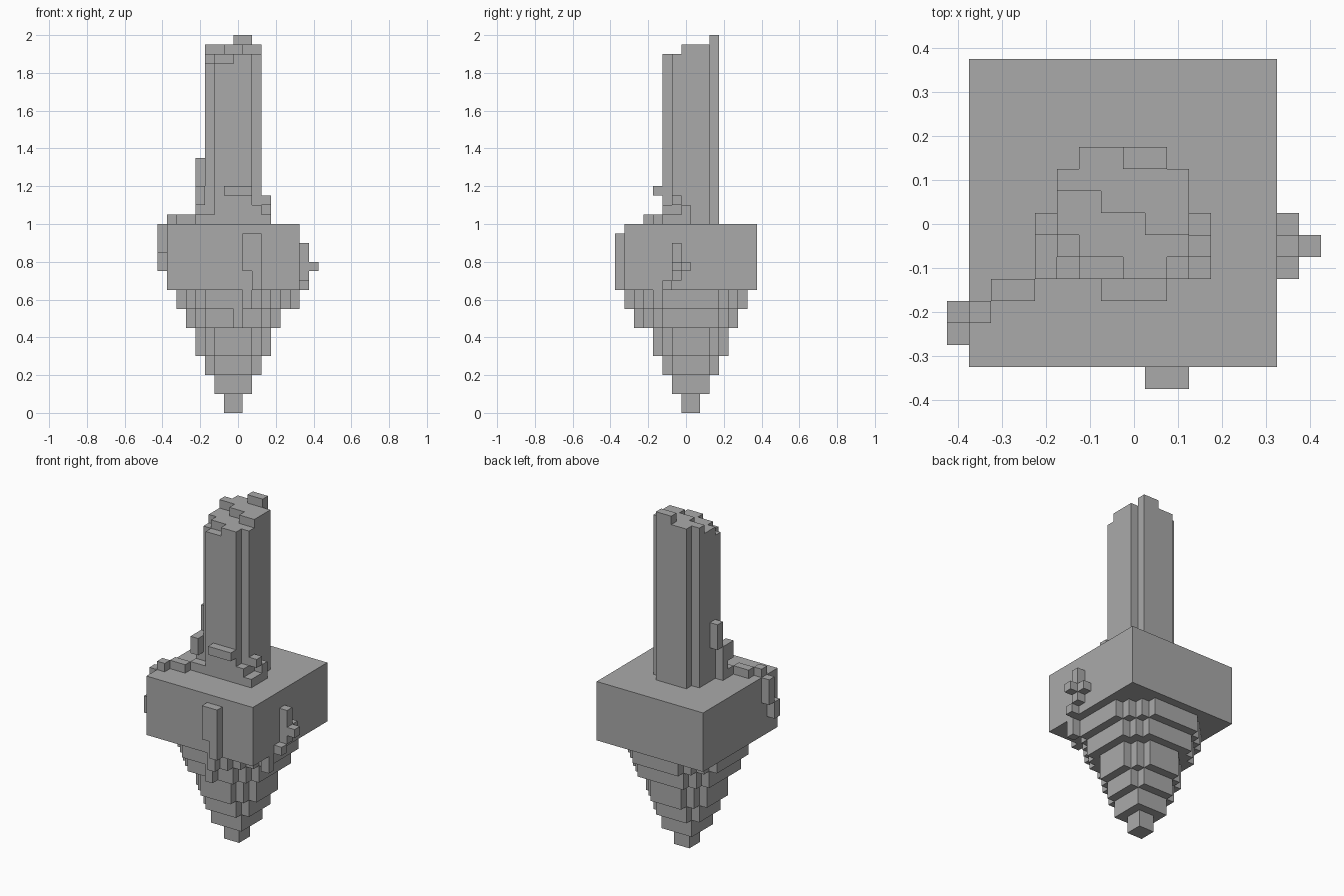
import bpy
import bmesh
from mathutils import Vector

cube = bpy.data.objects.get("Cube")
if cube:
    bpy.data.objects.remove(cube, do_unlink=True)

UNIT = 0.05
ORIGIN = Vector((-0.425, -0.375, 0))
MID = 8  # grid line the tower and root are centred on

stone = bpy.data.materials.new("grey_stone")
stone.use_nodes = True
GREY = (0.4, 0.4, 0.4, 1)
stone.diffuse_color = GREY
stone.node_tree.nodes["Principled BSDF"].inputs["Base Color"].default_value = GREY


def box(x0, x1, y0, y1, z0, z1):
    return {(x, y, z) for x in range(x0, x1)
            for y in range(y0, y1) for z in range(z0, z1)}


def disc(r):
    """Grid cells of a stepped circle."""
    span = range(MID - r, MID + r)
    return [(x, y) for x in span for y in span
            if (x + .5 - MID) ** 2 + (y + .5 - MID) ** 2 < (r + .25) ** 2]


def build(name, cells):
    """Skin a set of blocks with outer faces only, merging flat areas."""
    bm = bmesh.new()
    for cell in cells:
        for axis in range(3):
            for side in (0, 1):
                near = list(cell)
                near[axis] += 2 * side - 1
                if tuple(near) in cells:
                    continue
                u, v = (axis + 1) % 3, (axis + 2) % 3
                loop = []
                for a, b in ((0, 0), (1, 0), (1, 1), (0, 1)):
                    p = Vector(cell)
                    p[axis] += side
                    p[u] += a
                    p[v] += b
                    loop.append(bm.verts.new(p * UNIT + ORIGIN))
                bm.faces.new(loop if side else loop[::-1])
    bmesh.ops.remove_doubles(bm, verts=bm.verts, dist=UNIT / 50)
    bmesh.ops.dissolve_limit(bm, angle_limit=0.01, verts=bm.verts, edges=bm.edges)
    mesh = bpy.data.meshes.new(name)
    bm.to_mesh(mesh)
    bm.free()
    mesh.materials.append(stone)
    bpy.context.collection.objects.link(bpy.data.objects.new(name, mesh))


# Square platform
build("platform", box(1, 15, 1, 15, 13, 20))

# Stepped root, one disc per tier
root = set()
for r, (low, high) in enumerate(((0, 2), (2, 4), (4, 6), (6, 9), (9, 11), (11, 13)), 1):
    root |= {(x, y, z) for x, y in disc(r) for z in range(low, high)}
build("root", root)

# Tower with a broken, rising top
tower = set()
for x, y in disc(3):
    top = 39 if y >= 9 - (x - 5) // 2 else 38
    if (x, y) in ((5, 6), (6, 5), (7, 5)):
        top = 37
    if y == 10 and x in (8, 9):
        top = 40
    tower |= {(x, y, z) for z in range(20, top)}
build("tower", tower)

# Creepers
creepers = {
    "left_top_creeper": [(12 - 1, 12, 5, 8, 20, 21), (10, 11, 5, 6, 20, 22),
                         (11, 12, 7, 8, 21, 22), (11, 12, 6, 7, 22, 23)],
    "tower_front_creeper": [(7, 10, 4, 5, 23, 24)],
    "right_top_creeper": [(4, 6, 5, 6, 20, 21), (4, 5, 6, 7, 20, 24),
                          (4, 5, 5, 6, 22, 24), (4, 5, 7, 8, 24, 27),
                          (2, 4, 4, 5, 20, 21), (1, 2, 3, 4, 20, 21)],
    "right_side_creeper": [(0, 1, 3, 4, 17, 20), (0, 1, 2, 3, 15, 17)],
    "front_creeper": [(9, 11, 0, 1, 15, 19), (10, 11, 0, 1, 13, 15),
                      (9, 10, 1, 2, 11, 13), (8, 9, 2, 3, 9, 11)],
    "left_side_creeper": [(15, 16, 6, 7, 14, 18), (15, 16, 7, 8, 15, 16),
                          (16, 17, 6, 7, 15, 16), (15, 16, 5, 6, 13, 14),
                          (14, 15, 4, 5, 11, 13)],
}
for name, boxes in creepers.items():
    build(name, set().union(*(box(*b) for b in boxes)))
